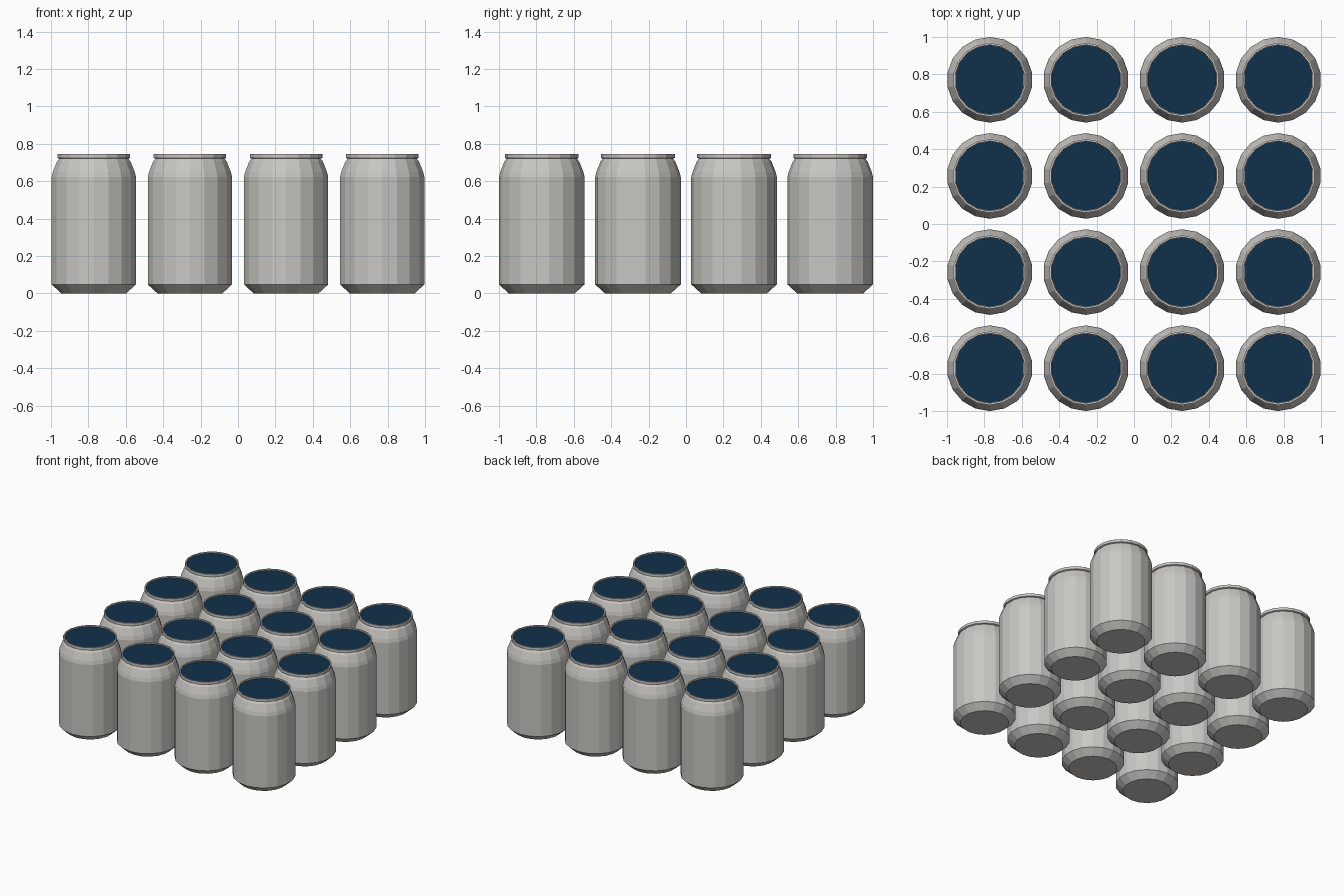
import bpy, bmesh, math

if "Cube" in bpy.data.objects:
    bpy.data.objects.remove(bpy.data.objects["Cube"])

SIDES = 18
PITCH = 0.514


def material(name, rgb):
    m = bpy.data.materials.new(name)
    m.diffuse_color = (*rgb, 1)
    m.use_nodes = True
    m.node_tree.nodes["Principled BSDF"].inputs["Base Color"].default_value = m.diffuse_color
    return m


metal = material("brushed metal", (0.58, 0.57, 0.54))
blue = material("dark blue lid", (0.005, 0.030, 0.070))


def lathe(name, profile, mat):
    """Revolve (radius, height) points around z and cap both ends."""
    bm = bmesh.new()
    rings = []
    for r, z in profile:
        rings.append([bm.verts.new((r * math.sin(2 * math.pi * i / SIDES),
                                    -r * math.cos(2 * math.pi * i / SIDES), z))
                      for i in range(SIDES)])
    for a, b in zip(rings, rings[1:]):
        for i in range(SIDES):
            j = (i + 1) % SIDES
            bm.faces.new((a[i], a[j], b[j], b[i]))
    bm.faces.new(rings[0][::-1])
    bm.faces.new(rings[-1])
    me = bpy.data.meshes.new(name)
    bm.to_mesh(me)
    bm.free()
    me.materials.append(mat)
    return me


# Can shell: base chamfer, body, shoulder, neck groove, rim and shallow recess
shell = lathe("can_body", [
    (0.176, 0.0), (0.196, 0.018), (0.229, 0.048), (0.229, 0.622),
    (0.222, 0.650), (0.200, 0.705), (0.188, 0.720), (0.197, 0.724),
    (0.197, 0.745), (0.187, 0.745), (0.185, 0.733)], metal)

# Lid disc sitting just inside the rim
lid = lathe("can_lid", [(0.184, 0.734), (0.184, 0.738)], blue)

# Four by four grid of cans
for row in range(4):
    for col in range(4):
        for me in (shell, lid):
            ob = bpy.data.objects.new(f"{me.name}_{row}_{col}", me)
            ob.location = ((col - 1.5) * PITCH, (row - 1.5) * PITCH, 0)
            bpy.context.collection.objects.link(ob)
